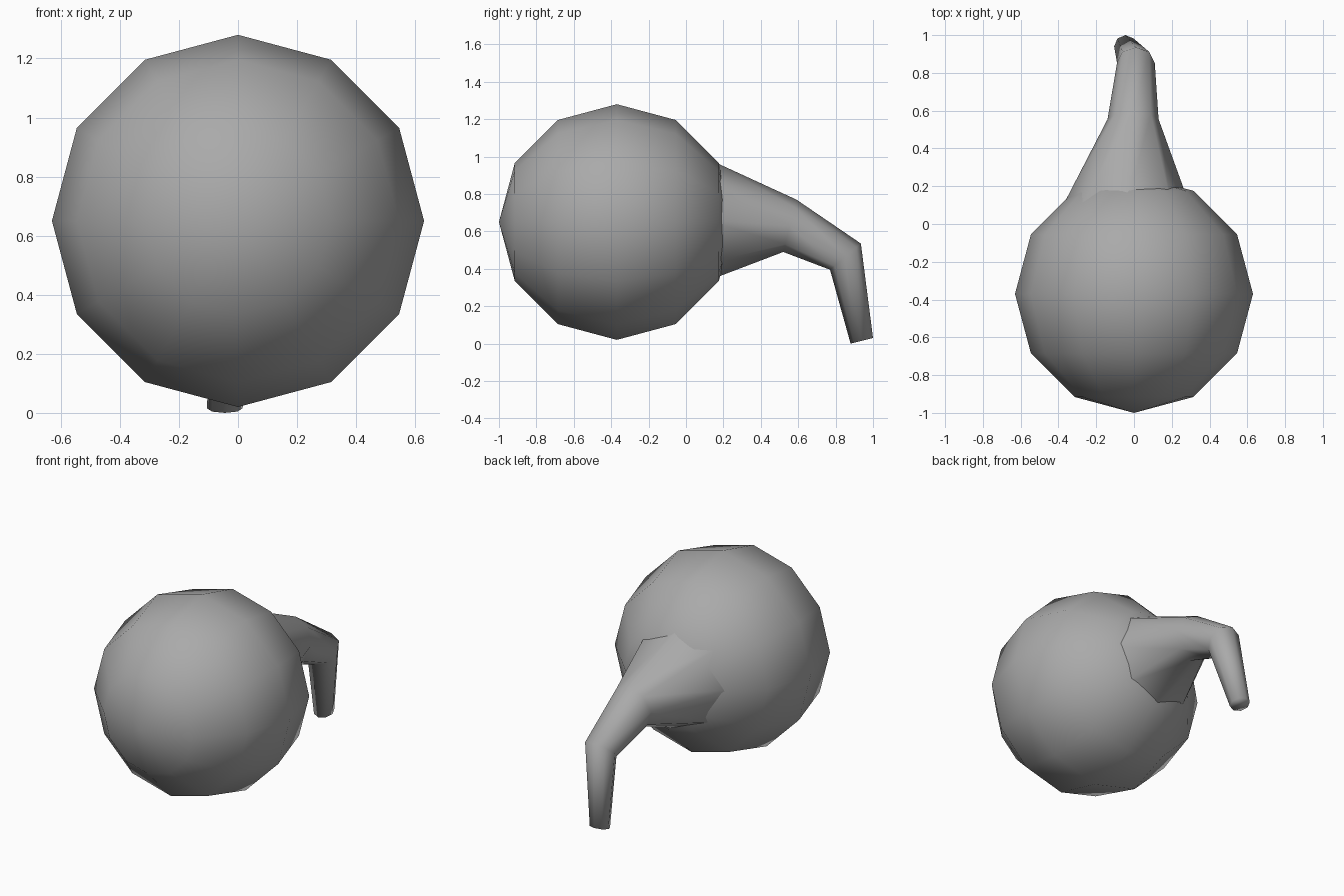
import bpy, bmesh
from math import sin, cos, pi
from mathutils import Vector, Matrix

if "Cube" in bpy.data.objects:
    bpy.data.objects.remove(bpy.data.objects["Cube"])

# Dark grey shared by both parts
grey = bpy.data.materials.new("dark_grey")
grey.diffuse_color = (0.4, 0.4, 0.4, 1)
grey.use_nodes = True
grey.node_tree.nodes["Principled BSDF"].inputs["Base Color"].default_value = grey.diffuse_color


def finish(name, bm):
    bmesh.ops.recalc_face_normals(bm, faces=bm.faces[:])
    for f in bm.faces:
        f.smooth = True
    mesh = bpy.data.meshes.new(name)
    bm.to_mesh(mesh)
    bm.free()
    mesh.materials.append(grey)
    obj = bpy.data.objects.new(name, mesh)
    bpy.context.collection.objects.link(obj)
    return obj


# Round body: 12-sided ball with its poles at front and back
bm = bmesh.new()
place = Matrix.Translation((0, -0.37, 0.65)) @ Matrix.Rotation(pi / 2, 4, 'X')
bmesh.ops.create_uvsphere(bm, u_segments=12, v_segments=6, radius=0.63, matrix=place)
finish("body", bm)

# Drooping tail: rings given as centre x, half width, upper (y, z), lower (y, z)
rings = [
    (-0.04, 0.335, (0.10, 0.995), (0.10, 0.33)),
    (-0.005, 0.135, (0.59, 0.77), (0.52, 0.49)),
    (0.01, 0.10, (0.935, 0.535), (0.77, 0.395)),
    (-0.045, 0.06, (1.00, 0.03), (0.88, 0.00)),
]
SIDES = 8
bm = bmesh.new()
loops = []
for cx, hw, up, low in rings:
    mid = Vector((cx, (up[0] + low[0]) / 2, (up[1] + low[1]) / 2))
    v = Vector((0, (up[0] - low[0]) / 2, (up[1] - low[1]) / 2))
    loops.append([bm.verts.new(mid + v * cos(t) + Vector((hw * sin(t), 0, 0)))
                  for t in (2 * pi * i / SIDES for i in range(SIDES))])
for p, q in zip(loops, loops[1:]):
    for i in range(SIDES):
        j = (i + 1) % SIDES
        bm.faces.new((p[i], p[j], q[j], q[i]))
bm.faces.new(loops[-1])
finish("tail", bm)
